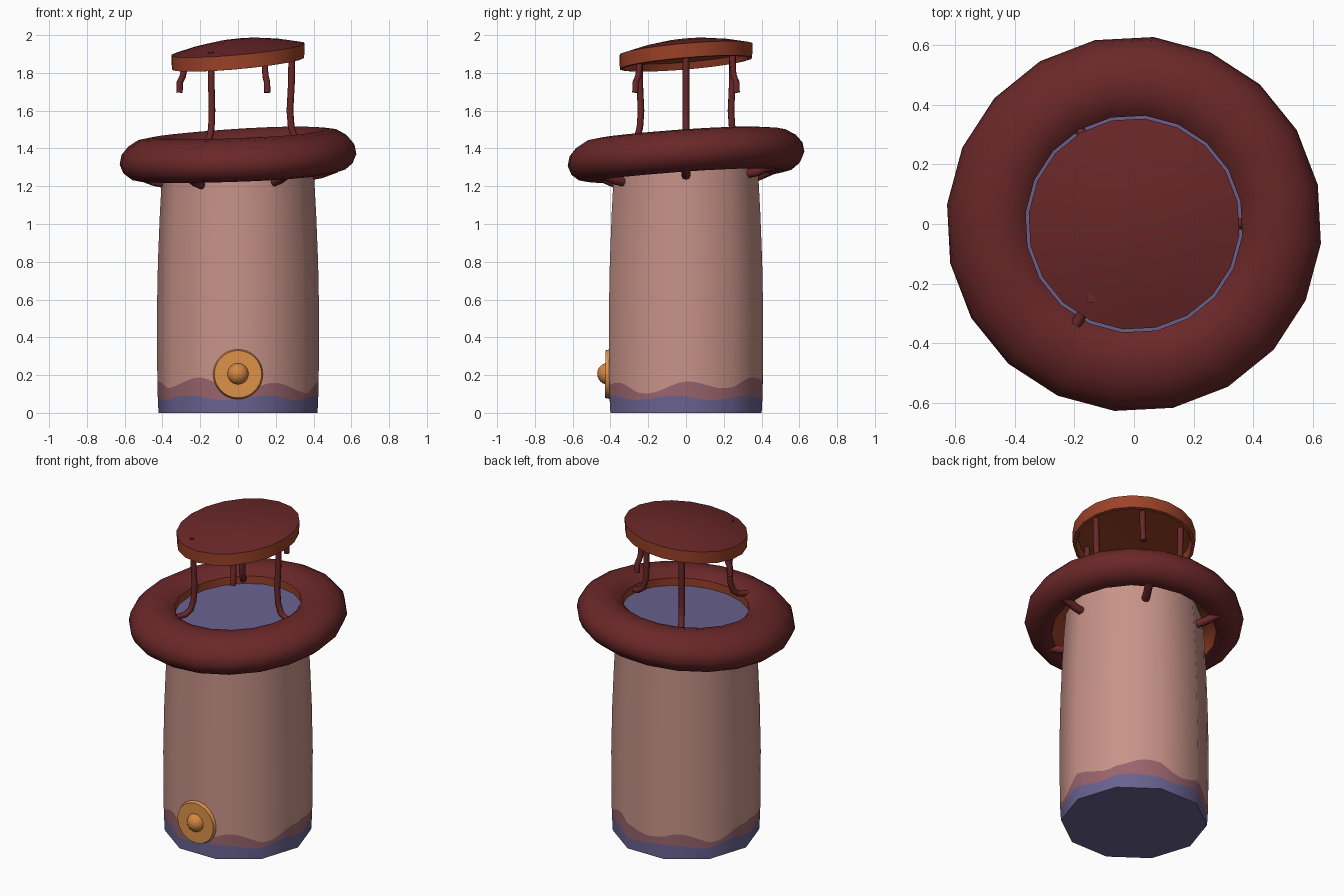
import bpy, bmesh, math
from mathutils import Vector, Matrix

if "Cube" in bpy.data.objects:
    bpy.data.objects.remove(bpy.data.objects["Cube"])


def mat(name, rgb):
    m = bpy.data.materials.new(name)
    lin = [((c / 255 + 0.055) / 1.055) ** 2.4 for c in rgb]
    m.diffuse_color = (*lin, 1)
    m.use_nodes = True
    m.node_tree.nodes["Principled BSDF"].inputs["Base Color"].default_value = m.diffuse_color
    return m


PINK = mat("pink", (200, 147, 137))
MAUVE = mat("mauve", (152, 100, 108))
BLUE = mat("slate blue", (105, 98, 143))
RED = mat("dark red", (106, 39, 40))
RUST = mat("rust orange", (156, 66, 40))
GOLD = mat("gold", (220, 146, 74))
AMBER = mat("amber", (212, 135, 68))


def finish(name, bm, mats, angle=40):
    bmesh.ops.remove_doubles(bm, verts=bm.verts, dist=1e-5)
    bmesh.ops.recalc_face_normals(bm, faces=bm.faces)
    me = bpy.data.meshes.new(name)
    bm.to_mesh(me)
    bm.free()
    for m in mats:
        me.materials.append(m)
    for p in me.polygons:
        p.use_smooth = True
    me.set_sharp_from_angle(angle=math.radians(angle))
    ob = bpy.data.objects.new(name, me)
    bpy.context.collection.objects.link(ob)
    return ob


def lathe(name, prof, n, offset, mats, mat_rule, closed, start=0.0):
    """Revolve (r, z) points; offset(x, y) adds a tilt to z."""
    bm = bmesh.new()
    rings = []
    for r, z in prof:
        row = []
        for i in range(n):
            a = start + i * math.tau / n
            x, y = r * math.cos(a), r * math.sin(a)
            row.append(bm.verts.new((x, y, z + offset(x, y))))
        rings.append(row)
    for k in range(len(prof) if closed else len(prof) - 1):
        a, b = rings[k], rings[(k + 1) % len(prof)]
        for i in range(n):
            j = (i + 1) % n
            bm.faces.new((a[i], a[j], b[j], b[i])).material_index = mat_rule(k)
    return finish(name, bm, mats)


def ring_tilt(x, y):
    return 0.05 * x + 0.055 * y + 0.03 * x * y


# Body: ten-sided barrel, each side split so the painted bands can wave
SIDES, SUB = 10, 6
N = SIDES * SUB
bm = bmesh.new()
rows = []
for k in range(8):
    row = []
    for i in range(N):
        t = i * math.tau / N
        low = 0.08 + 0.012 * math.cos(6 * t + 1)
        high = 0.145 + 0.026 * math.cos(6 * t) + 0.017 * math.cos(2 * (t - 0.94))
        z = (0, low, high, 0.5, 0.8, 1.05, 1.25, 1.385)[k]
        r = (0.421, 0.425, 0.427, 0.43, 0.424, 0.414, 0.403, 0.392)[k]
        half = math.pi / SIDES
        r *= math.cos(half) / math.cos((t % (2 * half)) - half)
        x, y = r * math.cos(t), r * math.sin(t)
        row.append(bm.verts.new((x, y, z + (ring_tilt(x, y) if k == 7 else 0))))
    rows.append(row)
for k in range(7):
    for i in range(N):
        j = (i + 1) % N
        f = bm.faces.new((rows[k][i], rows[k][j], rows[k + 1][j], rows[k + 1][i]))
        f.material_index = (2, 1)[k] if k < 2 else 0
for row in (rows[0], rows[-1]):
    bm.faces.new(row).material_index = 2
body = finish("barrel_body", bm, [PINK, MAUVE, BLUE])
me = body.data
normals = [None] * len(me.loops)          # round shading over the flat sides
for p in me.polygons:
    flat = abs(p.normal.z) > 0.7
    for li in p.loop_indices:
        c = me.vertices[me.loops[li].vertex_index].co
        normals[li] = p.normal.copy() if flat else Vector((c.x, c.y, 0)).normalized()
me.normals_split_custom_set(normals)

# Rim: fat tilted collar, rust coloured on the inside
rim = [(0.365, 0.07), (0.40, 0.1), (0.46, 0.115), (0.53, 0.105), (0.585, 0.072),
       (0.62, 0.03), (0.63, -0.02), (0.61, -0.068), (0.57, -0.1), (0.52, -0.112),
       (0.475, -0.1), (0.455, -0.05), (0.415, 0.0), (0.367, 0.01)]
lathe("rim_collar", [(r, z + 1.364) for r, z in rim], 20, ring_tilt,
      [RED, RUST], lambda k: 1 if k >= 10 else 0, True, math.radians(-6))

# Cap: domed tilted lid with rust edge and hollow underside
cap = [(0, 1.978), (0.12, 1.972), (0.24, 1.953), (0.355, 1.925),
       (0.352, 1.85), (0.335, 1.848), (0.32, 1.885), (0, 1.9)]
lathe("top_cap", cap, 20, lambda x, y: 0.09 * x + 0.085 * y,
      [RED, RUST], lambda k: 0 if k < 3 else 1, False, math.radians(-6))


def tube(name, path, deg, rad):
    """Round tube along (r, z) points in the vertical plane at an angle."""
    a = math.radians(deg)
    side = Vector((-math.sin(a), math.cos(a), 0))
    pts = [Vector((r * math.cos(a), r * math.sin(a), z)) for r, z in path]
    bm = bmesh.new()
    rings = []
    for i, p in enumerate(pts):
        d = (pts[min(i + 1, len(pts) - 1)] - pts[max(i - 1, 0)]).normalized()
        u = d.cross(side)
        rings.append([bm.verts.new(p + rad * (math.cos(q * math.tau / 8) * side
                                              + math.sin(q * math.tau / 8) * u))
                      for q in range(8)])
    for r0, r1 in zip(rings, rings[1:]):
        for q in range(8):
            w = (q + 1) % 8
            bm.faces.new((r0[q], r0[w], r1[w], r1[q]))
    bm.faces.new(rings[0])
    bm.faces.new(rings[-1])
    finish(name, bm, [RED], 50)


# Posts, hanging stubs under the cap, and pegs under the rim
for i in range(6):
    d = 60 * i
    lift = ring_tilt(0.42 * math.cos(math.radians(d)), 0.42 * math.sin(math.radians(d)))
    if i % 2 == 0:
        tube(f"post_{i}", [(0.285, 1.91), (0.283, 1.75), (0.275, 1.6), (0.282, 1.51),
                           (0.3, 1.455), (0.335, 1.43), (0.39, 1.425)], d, 0.018)
    else:
        tube(f"hanging_stub_{i}", [(0.285, 1.9), (0.287, 1.81), (0.293, 1.78),
                                   (0.308, 1.75), (0.31, 1.695)], d, 0.017)
    tube(f"rim_peg_{i}", [(0.385, 1.235 + lift), (0.44, 1.245 + lift),
                          (0.52, 1.275 + lift)], d, 0.024)

# Front plate and knob
turn = Matrix.Rotation(math.pi / 2, 4, 'X')
bm = bmesh.new()
bmesh.ops.create_cone(bm, cap_ends=True, segments=32, radius1=0.133, radius2=0.125,
                      depth=0.025, matrix=Matrix.Translation((0, -0.415, 0.205)) @ turn)
finish("front_plate", bm, [GOLD], 30)
bm = bmesh.new()
bmesh.ops.create_uvsphere(bm, u_segments=20, v_segments=12, radius=0.058,
                          matrix=Matrix.Translation((0, -0.412, 0.207)))
finish("front_knob", bm, [AMBER], 60)
